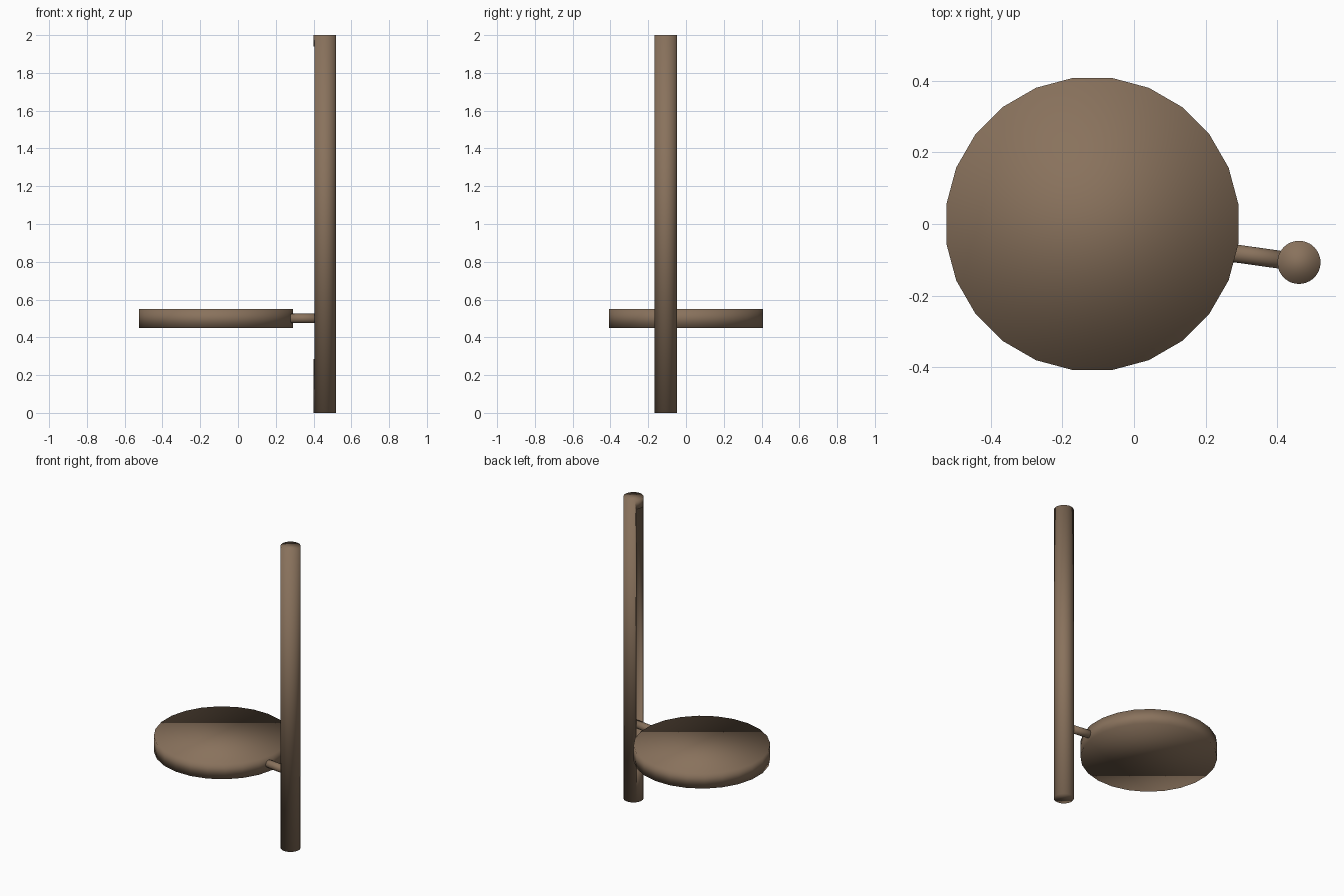
import bpy, math
from mathutils import Vector

if "Cube" in bpy.data.objects:
    bpy.data.objects.remove(bpy.data.objects["Cube"])

wood = bpy.data.materials.new("brown")
wood.diffuse_color = (0.25, 0.168, 0.108, 1)
wood.use_nodes = True
wood.node_tree.nodes["Principled BSDF"].inputs["Base Color"].default_value = wood.diffuse_color
ANGLE = math.radians(-8)            # heading of the arm, seen from above
POLE = Vector((0.46, -0.107, 0))
ARM_DIR = Vector((math.cos(ANGLE), math.sin(ANGLE), 0))


def finish(obj, name):
    obj.name = name
    obj.data.materials.clear()
    obj.data.materials.append(wood)
    for p in obj.data.polygons:
        p.use_smooth = True
    return obj


def cylinder(name, sides, radius, depth, loc, rot=(0, 0, 0)):
    bpy.ops.mesh.primitive_cylinder_add(vertices=sides, radius=radius, depth=depth,
                                        location=loc, rotation=rot)
    return finish(bpy.context.object, name)


# Round plate, with flat edges facing the axes
cylinder("seat_disc", 24, 0.411, 0.1, (-0.116, 0, 0.5), (0, 0, math.radians(7.5)))

# Upright pole
pole = cylinder("pole", 48, 0.06, 2.0, POLE + Vector((0, 0, 1)))

# Long slot in the pole on the side facing the disc
z0, z1 = 0.285, 1.94
bpy.ops.mesh.primitive_cube_add(size=1, location=POLE - ARM_DIR * 0.06 + Vector((0, 0, (z0 + z1) / 2)),
                                rotation=(0, 0, ANGLE))
cutter = bpy.context.object
cutter.scale = (0.1, 0.06, z1 - z0)
finish(cutter, "slot_cutter")
cutter.hide_render = True
cutter.hide_set(True)
cut = pole.modifiers.new("slot", 'BOOLEAN')
cut.operation = 'DIFFERENCE'
cut.solver = 'EXACT'
cut.object = cutter

# Thin arm from inside the disc into the slot
cylinder("arm", 24, 0.025, 0.22, POLE - ARM_DIR * 0.125 + Vector((0, 0, 0.5)),
         (0, math.pi / 2, ANGLE))
